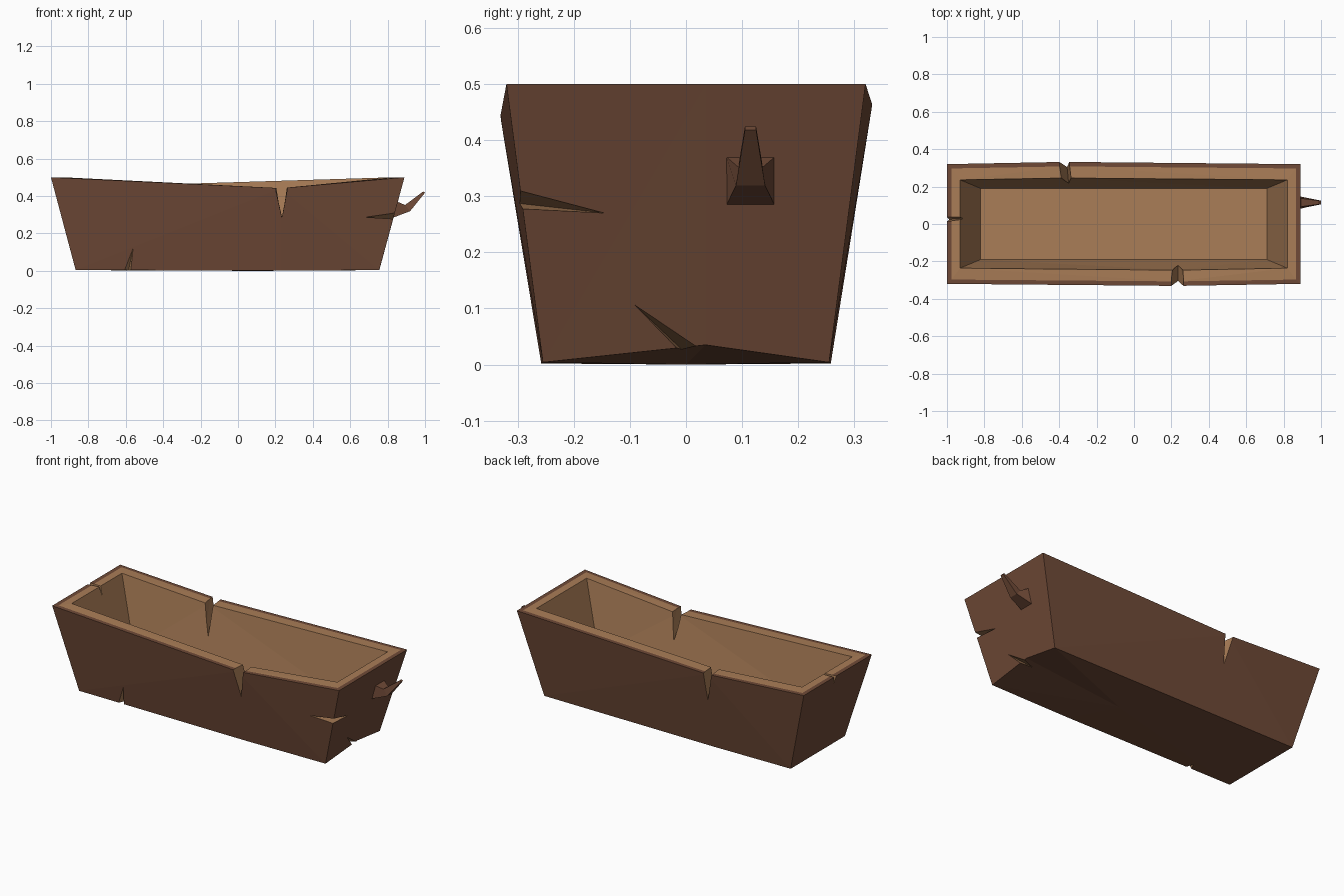
import bpy, bmesh
from mathutils import Vector

if "Cube" in bpy.data.objects:
    bpy.data.objects.remove(bpy.data.objects["Cube"])


def material(name, rgb):
    m = bpy.data.materials.new(name)
    m.diffuse_color = (*rgb, 1)
    m.use_nodes = True
    m.node_tree.nodes["Principled BSDF"].inputs["Base Color"].default_value = m.diffuse_color
    return m


BARK = material("bark", (0.16, 0.068, 0.038))
WOOD = material("cut_wood", (0.40, 0.205, 0.095))


def make_object(name, bm):
    bmesh.ops.recalc_face_normals(bm, faces=bm.faces[:])
    me = bpy.data.meshes.new(name)
    bm.to_mesh(me)
    bm.free()
    me.materials.append(BARK)
    me.materials.append(WOOD)
    ob = bpy.data.objects.new(name, me)
    bpy.context.collection.objects.link(ob)
    return ob


def ring(bm, x0, x1, y, z, front, back, right):
    """Rectangle with one extra point on the front, back and right edges."""
    pts = [(x0, -y, z), front, (x1, -y, z), right, (x1, y, z), back, (x0, y, z)]
    return [bm.verts.new(p) for p in pts]


# trough body: loops running from the underside over the rim to the inner floor
bm = bmesh.new()
loops = [
    ring(bm, -0.868, 0.755, 0.255, 0.004, (0.23, -0.258, 0.002), (-0.37, 0.258, 0.002), (0.764, 0.035, 0.035)),
    ring(bm, -1.0, 0.89, 0.32, 0.5, (0.23, -0.331, 0.442), (-0.37, 0.332, 0.463), (0.89, 0.035, 0.5)),
    ring(bm, -0.975, 0.865, 0.297, 0.5, (0.23, -0.307, 0.442), (-0.37, 0.308, 0.463), (0.865, 0.035, 0.5)),
    ring(bm, -0.93, 0.82, 0.236, 0.5, (0.23, -0.247, 0.442), (-0.37, 0.246, 0.463), (0.82, 0.035, 0.5)),
    ring(bm, -0.82, 0.71, 0.19, 0.1, (0.23, -0.19, 0.1), (-0.37, 0.19, 0.1), (0.71, 0.035, 0.1)),
]
for k, (a, b) in enumerate(zip(loops, loops[1:])):
    for i in range(7):
        j = (i + 1) % 7
        f = bm.faces.new((a[i], a[j], b[j], b[i]))
        f.material_index = 1 if k >= 2 else 0
bm.faces.new(loops[-1]).material_index = 1
under = bm.verts.new((0.1, 0, 0))
for i in range(7):
    bm.faces.new((loops[0][i], loops[0][(i + 1) % 7], under))
bmesh.ops.triangulate(bm, faces=bm.faces[:])
trough = make_object("trough", bm)


def cut(points):
    """Cut a wedge (hull of the points) out of the trough, leaving bare wood."""
    cb = bmesh.new()
    vs = [cb.verts.new(p) for p in points]
    bmesh.ops.convex_hull(cb, input=vs)
    for f in cb.faces:
        f.material_index = 1
    cutter = make_object("crack_cutter", cb)
    cutter.hide_render = True
    mod = trough.modifiers.new("crack", 'BOOLEAN')
    mod.operation = 'DIFFERENCE'
    mod.solver = 'EXACT'
    mod.object = cutter
    return cutter


cutters = [
    # front rim split
    cut([(0.175, -0.38, 0.55), (0.285, -0.38, 0.55), (0.235, -0.38, 0.28),
         (0.20, -0.17, 0.55), (0.27, -0.17, 0.55), (0.235, -0.17, 0.29)]),
    # back rim split
    cut([(-0.425, 0.38, 0.56), (-0.345, 0.38, 0.56), (-0.365, 0.38, 0.30),
         (-0.395, 0.17, 0.56), (-0.32, 0.17, 0.56), (-0.345, 0.17, 0.28)]),
    # small left rim split
    cut([(-1.05, 0.005, 0.53), (-1.05, 0.04, 0.53), (-1.05, 0.02, 0.45),
         (-0.905, 0.025, 0.53), (-0.905, 0.04, 0.53), (-0.905, 0.03, 0.45)]),
    # front right corner crack
    cut([(0.90, -0.36, 0.335), (0.90, -0.36, 0.277), (0.68, -0.297, 0.287),
         (0.828, -0.145, 0.27), (0.79, -0.25, 0.285)]),
    # front bottom crack
    cut([(-0.635, -0.29, -0.02), (-0.565, -0.29, -0.02), (-0.56, -0.278, 0.125),
         (-0.59, -0.20, -0.02)]),
    # right bottom crack
    cut([(0.80, 0.055, 0.02), (0.80, -0.025, 0.035), (0.784, -0.092, 0.107),
         (0.68, 0.0, 0.02)]),
]
bpy.context.view_layer.update()
dg = bpy.context.evaluated_depsgraph_get()
result = bpy.data.meshes.new_from_object(trough.evaluated_get(dg))
trough.modifiers.clear()
trough.data = result
for c in cutters:
    bpy.data.objects.remove(c)

# bent branch stub on the right end: (x, z) of lower and upper edge, half width
bm = bmesh.new()
sections = [
    ((0.80, 0.285), (0.81, 0.37), 0.043, 0.043),
    ((0.828, 0.284), (0.852, 0.37), 0.043, 0.043),
    ((0.92, 0.319), (0.893, 0.352), 0.026, 0.022),
    ((1.0, 0.418), (0.99, 0.424), 0.010, 0.010),
]
rows = []
for (lx, lz), (ux, uz), wl, wu in sections:
    y = 0.115
    rows.append([bm.verts.new(p) for p in
                 ((lx, y - wl, lz), (lx, y + wl, lz), (ux, y + wu, uz), (ux, y - wu, uz))])
for a, b in zip(rows, rows[1:]):
    for i in range(4):
        j = (i + 1) % 4
        bm.faces.new((a[i], a[j], b[j], b[i]))
bm.faces.new(rows[0])
bm.faces.new(rows[-1])
make_object("branch_stub", bm)
